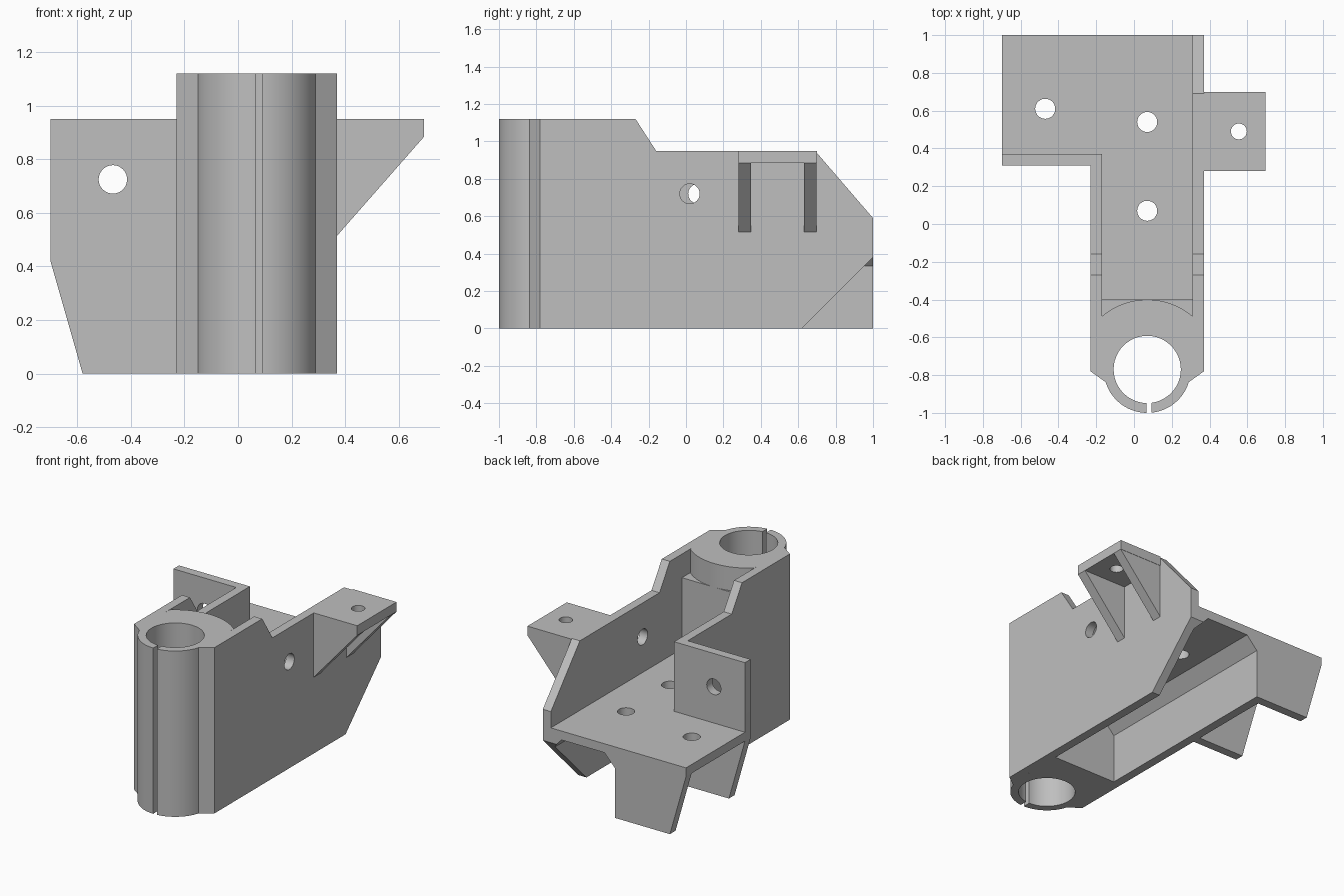
import bpy, bmesh
from math import cos, sin, radians, pi

cube = bpy.data.objects.get("Cube")
if cube:
    bpy.data.objects.remove(cube, do_unlink=True)

grey = bpy.data.materials.new("light_grey")
grey.use_nodes = True
COLOUR = (0.52, 0.52, 0.52, 1)
grey.diffuse_color = COLOUR
grey.node_tree.nodes["Principled BSDF"].inputs["Base Color"].default_value = COLOUR

PLACE = {"x": lambda u, v, d: (d, u, v),
         "y": lambda u, v, d: (u, d, v),
         "z": lambda u, v, d: (u, v, d)}


def prism(name, axis, outline, start, end):
    """Extrude a flat outline along one axis."""
    bm = bmesh.new()
    face = bm.faces.new([bm.verts.new(PLACE[axis](u, v, start)) for u, v in outline])
    moved = bmesh.ops.extrude_face_region(bm, geom=[face])["geom"]
    shift = PLACE[axis](0, 0, end - start)
    bmesh.ops.translate(bm, vec=shift, verts=[g for g in moved if isinstance(g, bmesh.types.BMVert)])
    bmesh.ops.recalc_face_normals(bm, faces=bm.faces)
    mesh = bpy.data.meshes.new(name)
    bm.to_mesh(mesh)
    bm.free()
    mesh.materials.append(grey)
    obj = bpy.data.objects.new(name, mesh)
    bpy.context.collection.objects.link(obj)
    return obj


def arc(cx, cy, r, a, b, n):
    return [(cx + r * cos(radians(a + (b - a) * i / n)),
             cy + r * sin(radians(a + (b - a) * i / n))) for i in range(n + 1)]


def rect(u0, u1, v0, v1):
    return [(u0, v0), (u1, v0), (u1, v1), (u0, v1)]


def circle(u, v, r):
    return arc(u, v, r, 0, 360, 48)[:-1]


def cut(obj, axis, outline, start, end):
    """Subtract an extruded outline from a part."""
    cutter = prism("cutter", axis, outline, start, end)
    cutter.hide_render = True
    mod = obj.modifiers.new("cut", "BOOLEAN")
    mod.operation, mod.solver, mod.object = "DIFFERENCE", "EXACT", cutter
    bpy.context.view_layer.objects.active = obj
    bpy.ops.object.modifier_apply(modifier=mod.name)
    bpy.data.objects.remove(cutter, do_unlink=True)


# Main dimensions
H, MID, TOP = 1.12, 0.95, 0.48
UNDER = 0.42
L0, L1, R0, R1 = -0.23, -0.17, 0.31, 0.37
CX, CY = 0.07, -0.77
HOLE = 0.053

# Split tube clamp at the front, rounded towards the channel
outline = ([(L0, -0.78)] + arc(CX, CY, 0.23, 197, 343, 40) + [(R1, -0.78), (R0, -0.78)]
           + arc(CX, CY, 0.37, 49.6, 130.4, 24) + [(L1, -0.78)])
clamp = prism("tube_clamp", "z", outline, 0, H)
cut(clamp, "z", circle(CX, CY, 0.178), -0.1, H + 0.1)
cut(clamp, "z", rect(0.066, 0.092, -1.1, -0.9), -0.1, H + 0.1)
prism("clamp_ledge", "z", rect(L1, R0, -0.52, -0.4), 0, 0.96)

# Channel side walls
shoulder = [(-0.16, MID), (-0.27, H), (-0.78, H), (-0.78, 0)]
left_wall = prism("long_wall", "x", shoulder + [(0.62, 0), (1, 0.38), (1, 0.59), (0.69, MID)], R0, R1)
right_wall = prism("short_wall", "x", shoulder + [(1, 0), (1, UNDER), (0.37, UNDER), (0.37, MID)], L0, L1)
cut(left_wall, "x", circle(0.02, 0.72, HOLE), R0 - 0.1, R1 + 0.1)
cut(right_wall, "x", circle(0.065, 0.72, HOLE), L0 - 0.1, L1 + 0.1)

# Deck with three screw holes
deck = prism("deck", "z", [(L1, -0.4), (R0, -0.4), (R0, 1), (-0.7, 1), (-0.7, 0.37), (L1, 0.37)], UNDER, TOP)
for x, y in ((-0.47, 0.61), (CX, 0.54), (CX, 0.07)):
    cut(deck, "z", circle(x, y, HOLE), 0.3, 0.6)

# Bevel strips under the deck
for name, wall, inner in (("bevel_strip_right", L1, L1 + 0.08), ("bevel_strip_left", R0, R0 - 0.08)):
    strip = prism(name, "y", [(wall, UNDER - 0.085), (wall, UNDER), (inner, UNDER)], -0.4, 1)
    if wall == R0:
        cut(strip, "x", [(0.62, 0), (1.1, 0.48), (1.1, 0)], 0.1, 0.5)

# Side plates above and below the deck
taper = [(L0, 0), (-0.58, 0), (-0.7, UNDER)]
side_plate = prism("side_plate", "y", taper + [(-0.7, MID), (L0, MID)], 0.31, 0.37)
cut(side_plate, "y", circle(-0.467, 0.725, HOLE), 0.2, 0.5)
prism("back_leg", "y", taper + [(L0, UNDER)], 0.94, 1)

# Bracket ear with two triangular ribs
ear = prism("ear_plate", "z", rect(R1, 0.695, 0.28, 0.7), 0.885, MID)
cut(ear, "z", circle(0.555, 0.49, 0.042), 0.8, 1.1)
for name, y in (("ear_rib_front", 0.28), ("ear_rib_back", 0.63)):
    prism(name, "y", [(R1, 0.515), (0.695, 0.885), (R1, 0.885)], y, y + 0.068)

# Smooth round surfaces, keep hard edges
bpy.ops.object.select_all(action="DESELECT")
for obj in bpy.context.scene.objects:
    if obj.type == "MESH":
        obj.select_set(True)
        bpy.context.view_layer.objects.active = obj
bpy.ops.object.shade_smooth_by_angle(angle=pi / 9)
bpy.ops.object.select_all(action="DESELECT")
